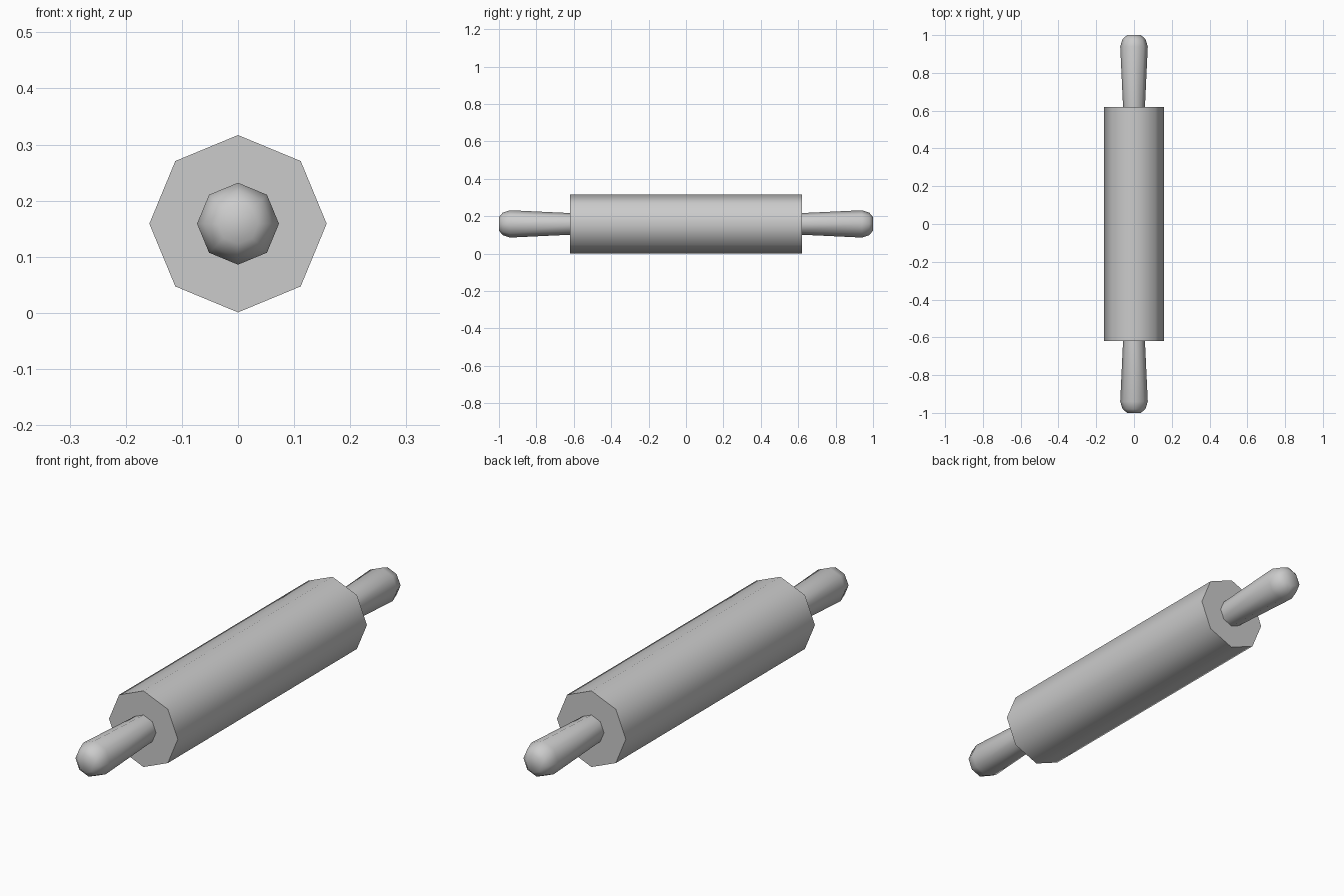
import bpy, bmesh, math
from mathutils import Matrix

cube = bpy.data.objects.get("Cube")
if cube:
    bpy.data.objects.remove(cube, do_unlink=True)

SIDES = 8
AXIS_HEIGHT = 0.159

grey = bpy.data.materials.new("plain grey")
grey.use_nodes = True
colour = (0.6, 0.6, 0.6, 1)
grey.diffuse_color = colour
grey.node_tree.nodes["Principled BSDF"].inputs["Base Color"].default_value = colour


def turned_part(name, profile, turn=0):
    """Lathe (distance, radius) pairs around the y axis, with capped ends."""
    bm = bmesh.new()
    rings = []
    for y, r in profile:
        angles = [math.tau * i / SIDES for i in range(SIDES)]
        rings.append([bm.verts.new((r * math.cos(a), y, r * math.sin(a))) for a in angles])
    for a, b in zip(rings, rings[1:]):
        for i in range(SIDES):
            j = (i + 1) % SIDES
            bm.faces.new((a[i], a[j], b[j], b[i]))
    bm.faces.new(rings[0])
    bm.faces.new(rings[-1])
    bmesh.ops.rotate(bm, verts=bm.verts, matrix=Matrix.Rotation(turn, 3, "Z"))
    bmesh.ops.recalc_face_normals(bm, faces=bm.faces)
    mesh = bpy.data.meshes.new(name)
    bm.to_mesh(mesh)
    bm.free()
    mesh.materials.append(grey)
    obj = bpy.data.objects.new(name, mesh)
    obj.location.z = AXIS_HEIGHT
    bpy.context.collection.objects.link(obj)
    bpy.ops.object.select_all(action="DESELECT")
    obj.select_set(True)
    bpy.context.view_layer.objects.active = obj
    bpy.ops.object.shade_smooth_by_angle(angle=math.radians(60))
    return obj


# Main roller barrel
turned_part("barrel", [(-0.62, 0.158), (0.62, 0.158)])

# Flared handles with rounded tips
handle = [(0.6, 0.057), (0.94, 0.073), (0.98, 0.06), (1.0, 0.036)]
turned_part("back_handle", handle)
turned_part("front_handle", handle, math.pi)
